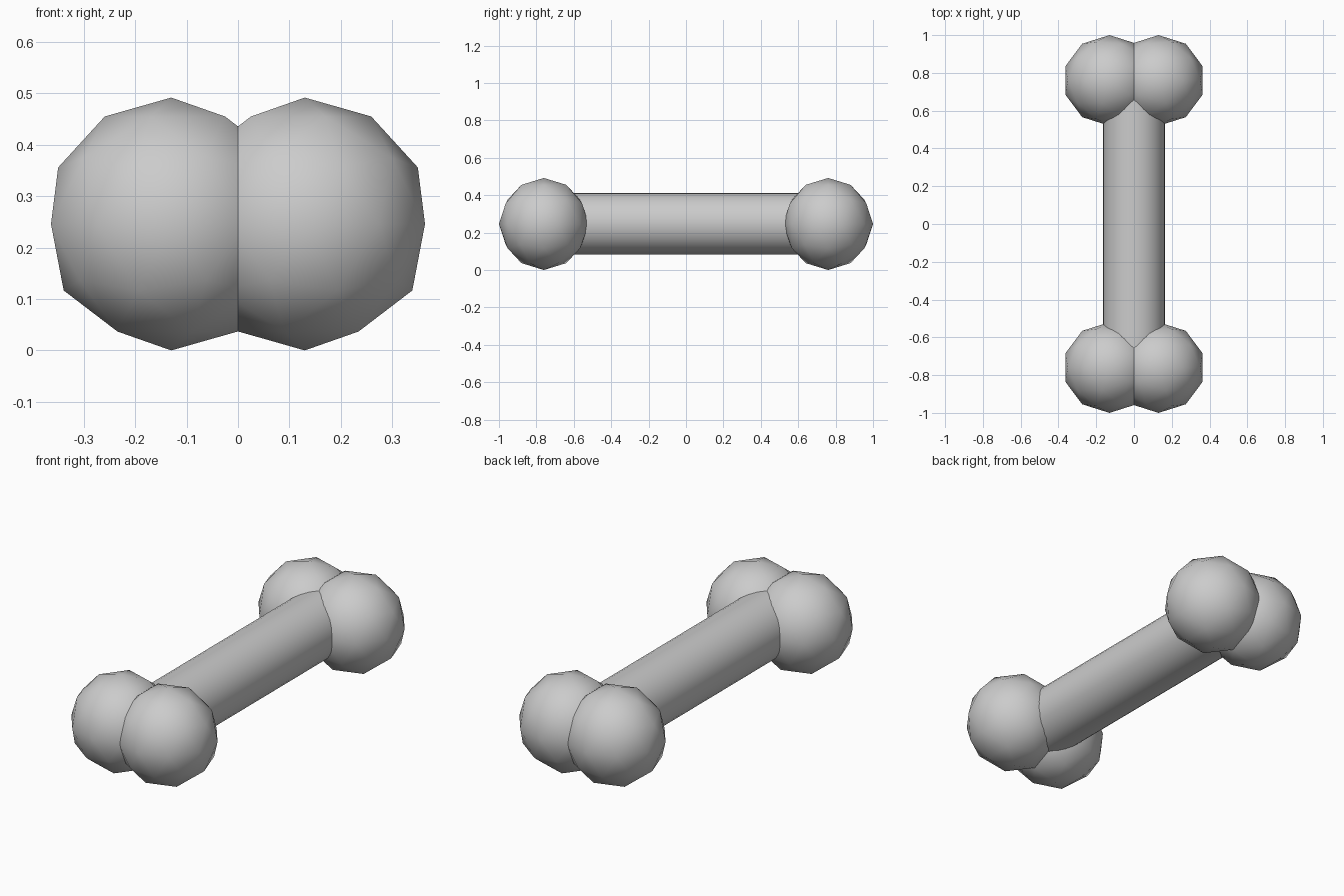
import bpy
import math

default = bpy.data.objects.get("Cube")
if default:
    bpy.data.objects.remove(default, do_unlink=True)

RADIUS = 0.246
KNOB_X, KNOB_Y = 0.13, 0.76

# Single grey material
grey = bpy.data.materials.new("light_grey")
grey.use_nodes = True
colour = (0.6, 0.6, 0.6, 1)
grey.diffuse_color = colour
grey.node_tree.nodes["Principled BSDF"].inputs["Base Color"].default_value = colour


def finish(name):
    obj = bpy.context.object
    obj.name = name
    obj.data.materials.append(grey)
    return obj


# Round shaft running front to back
bpy.ops.mesh.primitive_cylinder_add(vertices=32, radius=0.164, depth=2 * KNOB_Y,
                                    location=(0, 0, RADIUS + 0.002),
                                    rotation=(math.pi / 2, 0, 0))
finish("shaft")
bpy.ops.object.shade_smooth_by_angle(angle=math.radians(40))

# Two low-poly knobs at each end, mirrored left to right
for end, sy in (("front", -1), ("back", 1)):
    for side, sx in (("left", 1), ("right", -1)):
        bpy.ops.mesh.primitive_ico_sphere_add(subdivisions=2, radius=RADIUS)
        knob = finish(f"{end}_{side}_knob")
        for v in knob.data.vertices:
            v.co.x *= sx
            v.co.y *= 0.24 / RADIUS
        if sx < 0:
            knob.data.flip_normals()
        knob.location = (sx * KNOB_X, sy * KNOB_Y, RADIUS)
        bpy.ops.object.shade_smooth()
